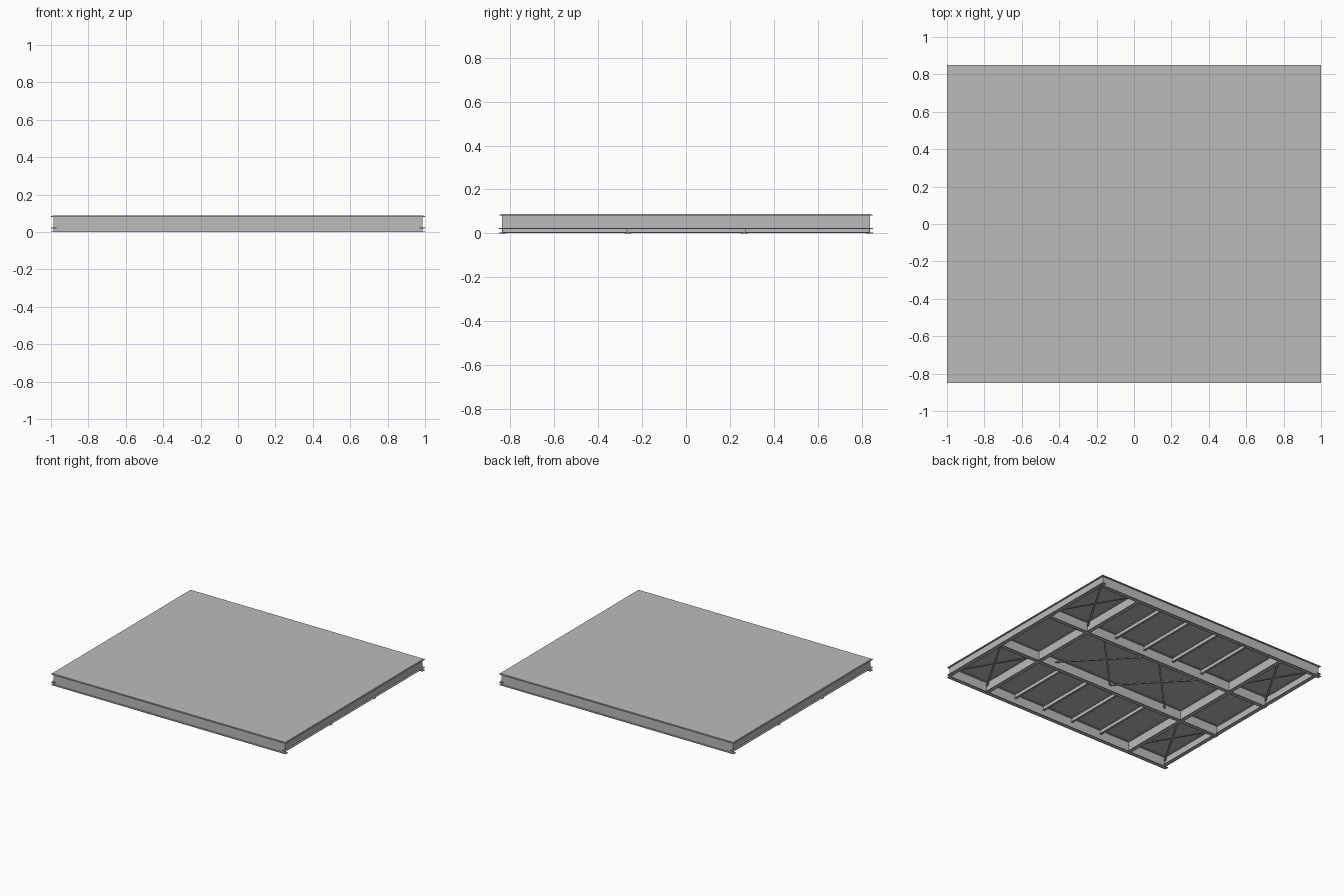
import bpy, math

if "Cube" in bpy.data.objects:
    bpy.data.objects.remove(bpy.data.objects["Cube"])

steel = bpy.data.materials.new("steel grey")
steel.diffuse_color = (0.5, 0.5, 0.5, 1)
steel.use_nodes = True
steel.node_tree.nodes["Principled BSDF"].inputs["Base Color"].default_value = steel.diffuse_color

TOP = 0.085    # underside of the deck
FL = 0.004     # flange thickness


def mesh_object(name, verts, faces):
    me = bpy.data.meshes.new(name)
    me.from_pydata(verts, [], faces)
    me.materials.append(steel)
    ob = bpy.data.objects.new(name, me)
    bpy.context.collection.objects.link(ob)
    return ob


BOX_FACES = [(0, 1, 3, 2), (4, 6, 7, 5), (0, 4, 5, 1),
             (2, 3, 7, 6), (0, 2, 6, 4), (1, 5, 7, 3)]


def bars(name, p, q, rects):
    """Rectangular strips running from p to q; each rect is (side0, side1, z0, z1)."""
    dx, dy = q[0] - p[0], q[1] - p[1]
    length = math.hypot(dx, dy)
    nx, ny = -dy / length, dx / length
    verts, faces = [], []
    for s0, s1, z0, z1 in rects:
        base = len(verts)
        for end in (p, q):
            for s in (s0, s1):
                for z in (z0, z1):
                    verts.append((end[0] + nx * s, end[1] + ny * s, z))
        faces += [tuple(base + i for i in f) for f in BOX_FACES]
    return mesh_object(name, verts, faces)


def i_beam(name, p, q, width, z0, web=0.004, inset=0.0):
    """I-section: two flanges full length, web optionally shorter at both ends."""
    w = width / 2
    bars(name + "_flanges", p, q, [(-w, w, z0, z0 + FL), (-w, w, TOP - FL, TOP)])
    l = math.hypot(q[0] - p[0], q[1] - p[1])
    ux, uy = (q[0] - p[0]) / l * inset, (q[1] - p[1]) / l * inset
    bars(name + "_web", (p[0] + ux, p[1] + uy), (q[0] - ux, q[1] - uy),
         [(-web / 2, web / 2, z0 + FL, TOP - FL)])


# Deck plate
bars("deck_plate", (-0.993, 0), (0.993, 0), [(-0.843, 0.843, TOP, 0.088)])

# Long main beams
ROWS = (-0.835, -0.265, 0.265, 0.835)
for y in ROWS:
    outer = abs(y) > 0.5
    i_beam("main_beam", (-1 if outer else -0.983, y), (1 if outer else 0.983, y),
           0.03, 0.0, inset=0.013 if outer else 0)

# End beams, shallower than the main beams
for x in (-0.985, 0.985):
    i_beam("end_beam", (x, -0.85), (x, 0.85), 0.03, 0.02, inset=0.015)

# Cross beams, light joists and diagonal bracing between the main beams
def brace(x0, x1, y0, y1):
    for a, b in ((y0, y1), (y1, y0)):
        bars("diagonal_brace", (x0, a), (x1, b),
             [(-0.006, 0.006, 0.050, 0.053), (-0.006, -0.003, 0.053, 0.062)])


for y0, y1 in zip(ROWS[:-1], ROWS[1:]):
    a, b = y0 + 0.003, y1 - 0.003
    for x in (-0.65, 0.65):
        i_beam("cross_beam", (x, a), (x, b), 0.03, 0.002)
    if y0 == -0.265:
        brace(-0.5, 0.0, a, b)
        brace(0.0, 0.5, a, b)
    else:
        for x in (-0.39, -0.13, 0.13, 0.39):
            i_beam("joist", (x, a), (x, b), 0.016, 0.05)
        brace(-0.98, -0.65, a, b)
        brace(0.65, 0.98, a, b)
